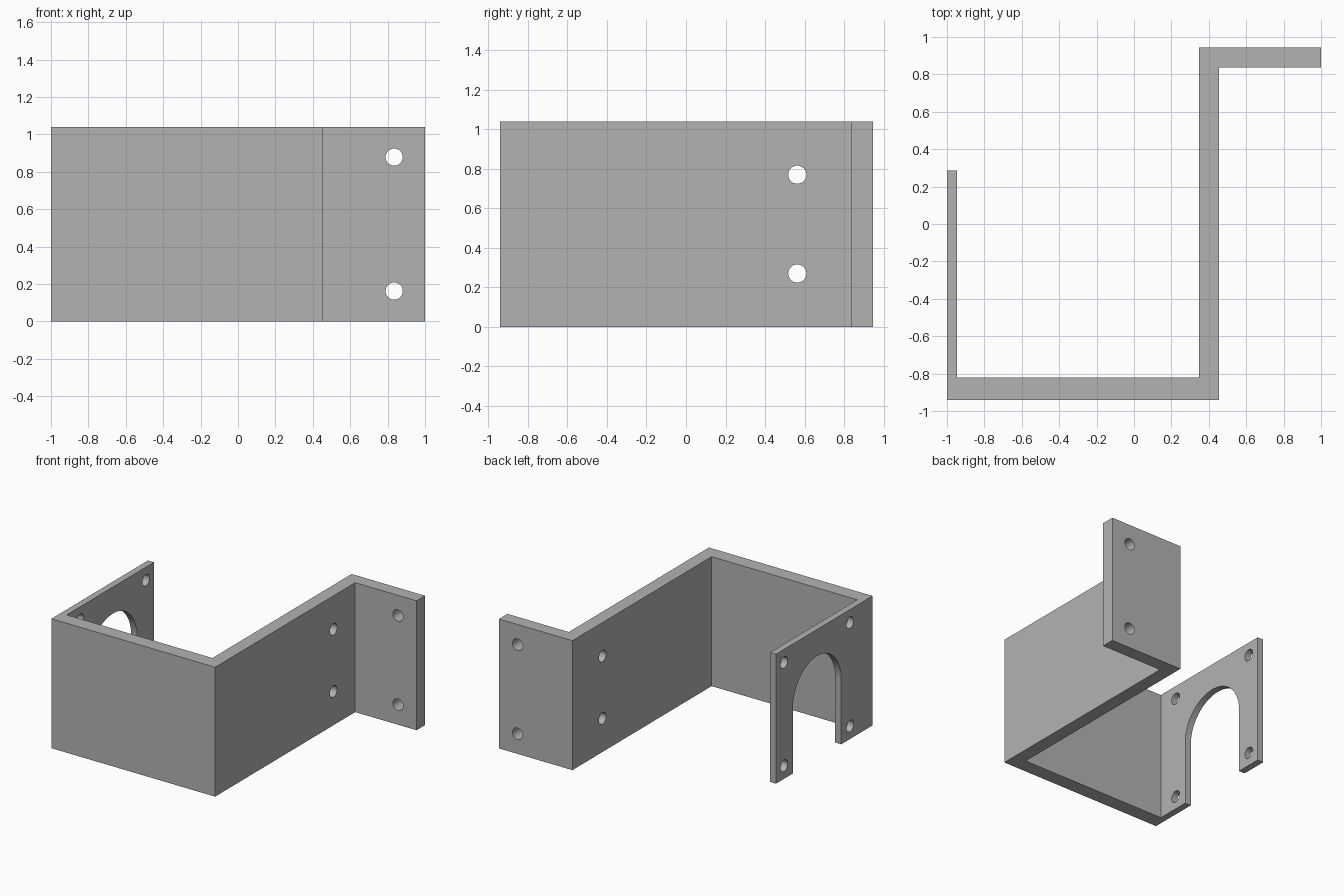
import bpy, bmesh, math
from mathutils import Vector

if "Cube" in bpy.data.objects:
    bpy.data.objects.remove(bpy.data.objects["Cube"], do_unlink=True)

HEIGHT = 1.04
HOLE_RADIUS = 0.046

grey = bpy.data.materials.new("plain_grey")
grey.use_nodes = True
colour = (0.45, 0.45, 0.45, 1)
grey.diffuse_color = colour
grey.node_tree.nodes["Principled BSDF"].inputs["Base Color"].default_value = colour


def prism(name, outline, axis, low, high):
    """Extrude a 2D outline along an axis; the outline uses the other two axes in order."""
    def place(point, depth):
        co = list(point)
        co.insert("xyz".index(axis), depth)
        return Vector(co)

    bm = bmesh.new()
    face = bm.faces.new([bm.verts.new(place(p, low)) for p in outline])
    shift = place((0, 0), high - low)
    grown = bmesh.ops.extrude_face_region(bm, geom=[face])["geom"]
    bmesh.ops.translate(bm, vec=shift, verts=[v for v in grown if isinstance(v, bmesh.types.BMVert)])
    bmesh.ops.recalc_face_normals(bm, faces=bm.faces)
    mesh = bpy.data.meshes.new(name)
    bm.to_mesh(mesh)
    bm.free()
    mesh.materials.append(grey)
    obj = bpy.data.objects.new(name, mesh)
    bpy.context.collection.objects.link(obj)
    return obj


def arc(centre, radius, start, end, steps):
    angles = [start + (end - start) * i / steps for i in range(steps + 1)]
    return [(centre[0] + radius * math.cos(a), centre[1] + radius * math.sin(a)) for a in angles]


def hole(axis, centre, low, high):
    ring = arc(centre, HOLE_RADIUS, 0, math.tau, 32)[:-1]
    return prism("hole_cutter", ring, axis, low, high)


# Bent strip: thin end plate, front wall, side wall and rear flange
strip = [(-1, -0.94), (0.455, -0.94), (0.455, 0.838), (1, 0.838), (1, 0.945),
         (0.348, 0.945), (0.348, -0.822), (-0.947, -0.822), (-0.947, 0.285), (-1, 0.285)]
bracket = prism("bracket", strip, "z", 0, HEIGHT)

# Arched slot in the end plate, open at the bottom
slot_y, slot_radius, middle = -0.235, 0.307, HEIGHT / 2
slot = [(slot_y - slot_radius, -0.1), (slot_y + slot_radius, -0.1)]
slot += arc((slot_y, middle), slot_radius, 0, math.pi, 40)
cutters = [prism("slot_cutter", slot, "x", -1.1, -0.8)]

# Screw holes, mirrored about mid height
for side in (-1, 1):
    cutters.append(hole("y", (0.835, middle + side * 0.358), 0.75, 1.05))
    cutters.append(hole("x", (0.563, middle + side * 0.25), 0.25, 0.55))
    for along in (-1, 1):
        cutters.append(hole("x", (slot_y + along * 0.418, middle + side * 0.415), -1.1, -0.85))

# Cut the openings
bpy.context.view_layer.objects.active = bracket
for cutter in cutters:
    cutter.hide_render = True
    mod = bracket.modifiers.new("opening", "BOOLEAN")
    mod.operation = "DIFFERENCE"
    mod.solver = "EXACT"
    mod.object = cutter
    bpy.ops.object.modifier_apply(modifier=mod.name)
for cutter in cutters:
    bpy.data.objects.remove(cutter, do_unlink=True)

# Smooth hole walls, sharp edges elsewhere
bpy.ops.object.select_all(action="DESELECT")
bracket.select_set(True)
bpy.ops.object.shade_smooth_by_angle(angle=math.radians(30))
